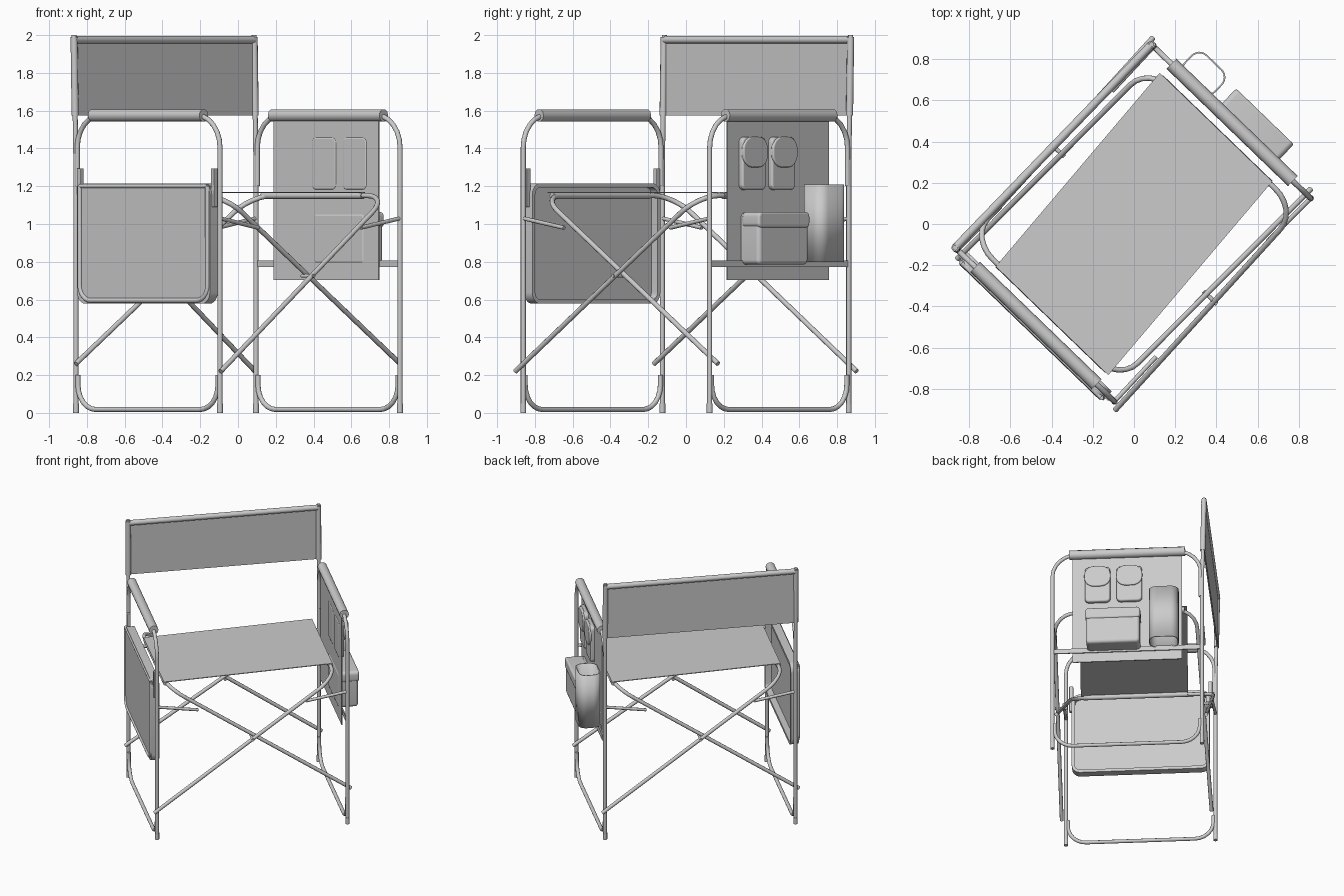
import bpy, bmesh, math
from mathutils import Vector, Matrix

if "Cube" in bpy.data.objects:
    bpy.data.objects.remove(bpy.data.objects["Cube"])

TURN = math.radians(46)      # the chair stands turned on its footprint
SIDE, DEPTH = 0.686, 0.53    # half width and half depth of the leg posts

grey = bpy.data.materials.new("plain grey")
grey.use_nodes = True
grey.diffuse_color = (0.6, 0.6, 0.6, 1)
grey.node_tree.nodes["Principled BSDF"].inputs["Base Color"].default_value = (0.6, 0.6, 0.6, 1)


def place(name, mesh, bevel=0):
    obj = bpy.data.objects.new(name, mesh)
    bpy.context.collection.objects.link(obj)
    mesh.materials.clear()
    mesh.materials.append(grey)
    obj.rotation_euler.z = TURN
    for o in bpy.context.selected_objects:
        o.select_set(False)
    obj.select_set(True)
    bpy.context.view_layer.objects.active = obj
    bpy.ops.object.shade_smooth_by_angle(angle=math.radians(40))
    if bevel:
        mod = obj.modifiers.new("soft_edges", "BEVEL")
        mod.width, mod.segments = bevel, 3
    return obj


def fillet(points, cut, closed=False, steps=6):
    """Round the corners of a polyline."""
    pts = [Vector(p) for p in points]
    out = []
    for i, p in enumerate(pts):
        if not closed and i in (0, len(pts) - 1):
            out.append(p)
            continue
        before, after = pts[i - 1], pts[(i + 1) % len(pts)]
        a = p + (before - p).normalized() * cut
        b = p + (after - p).normalized() * cut
        for k in range(steps + 1):
            t = k / steps
            w = 0.414 * 1.7      # weight that keeps the bend near circular
            k0, k1, k2 = (1 - t) ** 2, 2 * t * (1 - t) * w, t * t
            out.append((a * k0 + p * k1 + b * k2) / (k0 + k1 + k2))
    return out


def tube(name, points, radius, cut=0):
    path = fillet(points, cut) if cut else [Vector(p) for p in points]
    curve = bpy.data.curves.new(name, "CURVE")
    curve.dimensions = "3D"
    curve.bevel_depth, curve.bevel_resolution = radius, 3
    curve.use_fill_caps = True
    spline = curve.splines.new("POLY")
    spline.points.add(len(path) - 1)
    for sp, p in zip(spline.points, path):
        sp.co = (*p, 1)
    temp = bpy.data.objects.new(name + "_path", curve)
    bpy.context.collection.objects.link(temp)
    bpy.context.view_layer.update()
    mesh = bpy.data.meshes.new_from_object(temp.evaluated_get(bpy.context.evaluated_depsgraph_get()))
    bpy.data.objects.remove(temp)
    return place(name, mesh)


def box(name, low, high, bevel=0):
    low, high = Vector(low), Vector(high)
    bm = bmesh.new()
    bmesh.ops.create_cube(bm, size=1, matrix=Matrix.Translation((low + high) / 2)
                          @ Matrix.Diagonal((*(high - low), 1)))
    mesh = bpy.data.meshes.new(name)
    bm.to_mesh(mesh)
    bm.free()
    return place(name, mesh, bevel)


def slab(name, outline, x0, x1, bevel=0, recess=None, wall_only=False, axis="x"):
    """Extrude a flat outline; recess = (rim, depth) sinks the last face."""
    bm = bmesh.new()
    def at(p, h):
        return (h, p[0], p[1]) if axis == "x" else (p[0], p[1], h)
    base = bm.faces.new([bm.verts.new(at(p, x0)) for p in outline])
    moved = bmesh.ops.extrude_face_region(bm, geom=[base], use_keep_orig=True)["geom"]
    top = [g for g in moved if isinstance(g, bmesh.types.BMFace)][0]
    shift = Vector(at((0, 0), x1 - x0))
    bmesh.ops.translate(bm, verts=top.verts, vec=shift)
    bmesh.ops.recalc_face_normals(bm, faces=bm.faces)
    if recess:
        bmesh.ops.inset_region(bm, faces=[top], thickness=recess[0])
        inner = bmesh.ops.extrude_face_region(bm, geom=[top])["geom"]
        verts = [g for g in inner if isinstance(g, bmesh.types.BMVert)]
        bmesh.ops.translate(bm, verts=verts, vec=-shift.normalized() * recess[1])
        bmesh.ops.delete(bm, geom=[top], context="FACES_ONLY") if top.is_valid else None
    if wall_only:
        bmesh.ops.delete(bm, geom=[base, top], context="FACES_ONLY")
    mesh = bpy.data.meshes.new(name)
    bm.to_mesh(mesh)
    bm.free()
    obj = place(name, mesh, bevel)
    if wall_only:
        obj.modifiers.new("cloth_thickness", "SOLIDIFY").thickness = 0.008
    return obj


def rect(a0, a1, b0, b1, cut=0):
    pts = [Vector(p) for p in ((a0, b0), (a1, b0), (a1, b1), (a0, b1))]
    return fillet(pts, cut, closed=True) if cut else pts


R = 0.0135
# Side frames: arm hoop, tall back post, bottom rail, arm pad
for s, side in ((1, "left"), (-1, "right")):
    x = SIDE * s
    tube(side + "_arm_hoop", [(x, -DEPTH, 0), (x, -DEPTH, 1.575), (x, DEPTH - 0.01, 1.575),
                              (x, DEPTH - 0.01, 1.2)], R, 0.17)
    tube(side + "_back_post", [(x, DEPTH, 0), (x, DEPTH, 1.3), (x, DEPTH + 0.015, 2)], R)
    tube(side + "_bottom_rail", [(x, -DEPTH + 0.015, 0.2), (x, -DEPTH + 0.015, 0.018),
                                 (x, DEPTH - 0.015, 0.018), (x, DEPTH - 0.015, 0.2)], R, 0.13)
    tube(side + "_arm_pad", [(x, -0.41, 1.575), (x, 0.41, 1.575)], 0.034)
    for e, end in ((-1, "front"), (1, "back")):
        tube(f"{side}_{end}_foot", [(x, e * DEPTH, 0), (x, e * DEPTH, 0.05)], 0.016)
        # Links between the posts and the crossed legs
        tube(f"{side}_{end}_link", [(x, e * DEPTH, 1.03), (0.39 * s, e * 0.525, 0.98)], 0.011)

    # Crossed legs: one hoop per side, the second turned half a circle
    tube(side + "_cross_hoop", [(s * px, s * py, pz) for px, py, pz in
         ((0.713, 0.562, 0.22), (-0.60, 0.525, 1.15), (-0.60, -0.48, 1.15), (0.718, -0.5, 0.26))],
         R, 0.15)
    # Seat hem wrapped over the hoop
    tube(side + "_seat_hem", [(s * 0.60, s * -0.34, 1.15), (s * 0.60, s * 0.40, 1.15)], 0.018)
    # Pivot where the legs cross
    tube(side + "_pivot", [(0, s * 0.47, 0.725), (0, s * 0.56, 0.725)], 0.01)

# Seat cloth, a slightly skewed sheet
slab("seat", [(0.615, 0.42), (0.615, -0.34), (-0.615, -0.42), (-0.615, 0.34)],
     1.164, 1.169, axis="z")

# Backrest cloth with top roll and sleeves over the posts
BACK = DEPTH + 0.014
box("backrest", (-SIDE, BACK - 0.005, 1.575), (SIDE, BACK + 0.005, 1.97))
tube("backrest_roll", [(-SIDE, BACK, 1.975), (SIDE, BACK, 1.975)], 0.02)
for s, side in ((1, "left"), (-1, "right")):
    tube(side + "_backrest_sleeve", [(s * SIDE, BACK - 0.008, 1.575), (s * SIDE, BACK, 1.99)], 0.019)

# Folded side table on the right: shallow tray open inwards, with hinge bars
slab("side_table", fillet([Vector(p) for p in ((-0.488, 0.58), (0.488, 0.58))], 0)
     and rect(-0.488, 0.488, 0.578, 1.215, 0.06), -0.72, -0.66, recess=(0.022, 0.045))
tube("side_table_rim", [(-0.718, -0.47, 1.2), (-0.718, -0.47, 0.595), (-0.718, 0.47, 0.595),
                        (-0.718, 0.47, 1.2)], 0.013, 0.08)
tube("side_table_top_rim", [(-0.718, -0.47, 1.2), (-0.718, 0.47, 1.2)], 0.011)
for e, end in ((-1, "front"), (1, "back")):
    box(end + "_table_hinge", (-0.705, e * 0.493 - 0.014, 1.09), (-0.68, e * 0.493 + 0.014, 1.295), 0.004)

# Hanging organiser on the left
box("organiser_panel", (0.671, -0.387, 0.703), (0.679, 0.387, 1.56))
box("organiser_crossbar", (0.683, -DEPTH, 0.772), (0.691, DEPTH, 0.808))
for y, which in ((-0.21, "front"), (0.015, "back")):
    slab(which + "_small_pocket", rect(y - 0.09, y + 0.09, 1.18, 1.46, 0.03), 0.668, 0.708, 0.01)
    flap = fillet([Vector(p) for p in ((y - 0.093, 1.30), (y + 0.093, 1.30),
                                       (y + 0.093, 1.462), (y - 0.093, 1.462))], 0.07, closed=True)
    slab(which + "_pocket_flap", flap, 0.70, 0.72, 0.006)
slab("large_pocket", rect(-0.285, 0.095, 0.785, 1.06, 0.025), 0.668, 0.812, 0.018)
slab("large_pocket_flap", rect(-0.29, 0.10, 0.98, 1.064, 0.025), 0.69, 0.818, 0.012)

# Open bottle sleeve
slab("bottle_sleeve", rect(0.682, 0.838, 0.16, 0.37, 0.055), 0.80, 1.21, axis="z", wall_only=True)
